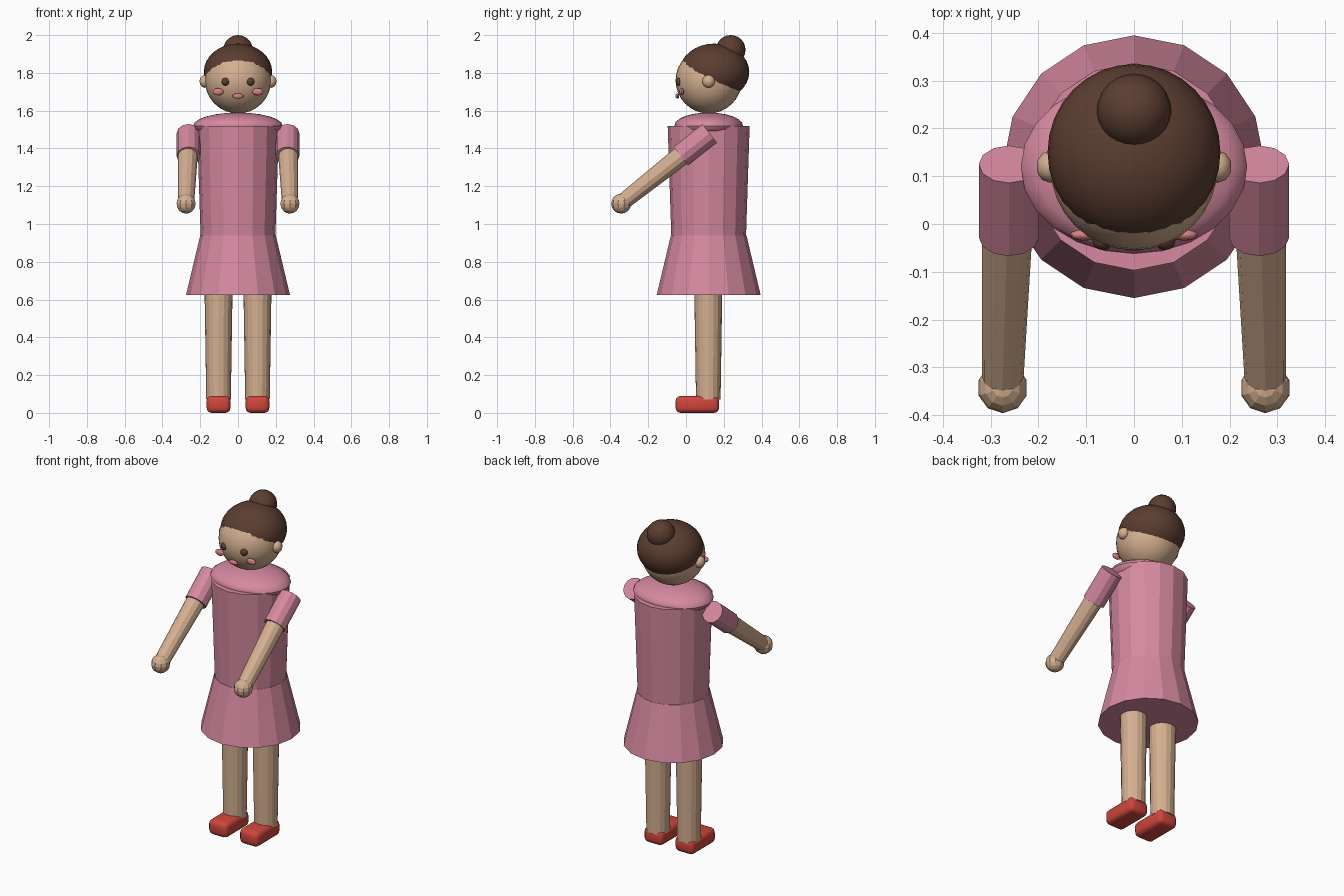
import bpy, bmesh, math
from mathutils import Vector, Matrix

cube = bpy.data.objects.get("Cube")
if cube:
    bpy.data.objects.remove(cube, do_unlink=True)


def material(name, rgb):
    m = bpy.data.materials.new(name)
    m.use_nodes = True
    m.diffuse_color = (*rgb, 1)
    m.node_tree.nodes["Principled BSDF"].inputs["Base Color"].default_value = (*rgb, 1)
    return m


SKIN = material("skin", (0.66, 0.43, 0.28))
PINK = material("pink_cloth", (0.67, 0.25, 0.35))
BROWN = material("dark_brown", (0.105, 0.047, 0.03))
RED = material("red_shoe", (0.62, 0.06, 0.045))
BLUSH = material("blush", (0.68, 0.22, 0.23))


def finish(name, bm, mat, smooth=False):
    bmesh.ops.recalc_face_normals(bm, faces=bm.faces)
    me = bpy.data.meshes.new(name)
    bm.to_mesh(me)
    bm.free()
    me.materials.append(mat)
    ob = bpy.data.objects.new(name, me)
    bpy.context.collection.objects.link(ob)
    if smooth:
        bpy.ops.object.select_all(action='DESELECT')
        ob.select_set(True)
        bpy.context.view_layer.objects.active = ob
        bpy.ops.object.shade_smooth_by_angle(angle=math.radians(40))
    return ob


def ellipsoid(name, centre, radii, mat, segments=32, rings=16, smooth=True):
    bm = bmesh.new()
    bmesh.ops.create_uvsphere(bm, u_segments=segments, v_segments=rings, radius=1)
    bm.transform(Matrix.Translation(centre) @ Matrix.Diagonal((*radii, 1)))
    return finish(name, bm, mat, smooth)


def tapered(name, start, end, r1, r2, mat, sides):
    """Closed tapered cylinder running from start to end."""
    a, b = Vector(start), Vector(end)
    bm = bmesh.new()
    bmesh.ops.create_cone(bm, cap_ends=True, segments=sides, radius1=r1,
                          radius2=r2, depth=(b - a).length)
    turn = (b - a).to_track_quat('Z', 'Y').to_matrix().to_4x4()
    bm.transform(Matrix.Translation((a + b) / 2) @ turn)
    return finish(name, bm, mat)


def rounded_box(name, centre, size, bevel, mat):
    bm = bmesh.new()
    bmesh.ops.create_cube(bm, size=1)
    bm.transform(Matrix.Translation(centre) @ Matrix.Diagonal((*size, 1)))
    bmesh.ops.bevel(bm, geom=bm.edges[:], offset=bevel, segments=3,
                    profile=0.5, affect='EDGES')
    return finish(name, bm, mat, True)


Y = 0.12  # depth of the body axis

# Dress
tapered("skirt", (0, Y, 0.625), (0, Y, 0.94), 0.275, 0.2, PINK, 16)
tapered("bodice", (0, Y, 0.94), (0, Y, 1.52), 0.198, 0.217, PINK, 16)
ellipsoid("shoulder_yoke", (0, Y, 1.52), (0.237, 0.182, 0.07), PINK, 24, 12)

# Head, hair and face
ellipsoid("head", (0, Y, 1.76), (0.175, 0.175, 0.175), SKIN)
ellipsoid("hair", (0, 0.15, 1.805), (0.181, 0.185, 0.15), BROWN)
ellipsoid("hair_bun", (0, 0.237, 1.922), (0.078, 0.078, 0.078), BROWN, 24, 12)
ellipsoid("mouth", (0, -0.046, 1.677), (0.03, 0.01, 0.014), BLUSH, 12, 8)

# Paired parts
for side, s in (("left", 1), ("right", -1)):
    ellipsoid(side + "_ear", (s * 0.175, Y, 1.755), (0.03, 0.034, 0.034), SKIN, 10, 8)
    ellipsoid(side + "_eye", (s * 0.065, -0.035, 1.753), (0.022, 0.02, 0.022), BROWN, 12, 8)
    ellipsoid(side + "_cheek", (s * 0.105, -0.023, 1.70), (0.029, 0.012, 0.019), BLUSH, 12, 8)

    # Arms reach forward and down
    tapered(side + "_arm", (s * 0.262, 0.11, 1.468), (s * 0.275, -0.335, 1.116),
            0.057, 0.043, SKIN, 12)
    tapered(side + "_sleeve", (s * 0.262, 0.125, 1.48), (s * 0.262, -0.028, 1.359),
            0.063, 0.063, PINK, 12)
    ellipsoid(side + "_hand", (s * 0.275, -0.343, 1.108), (0.053, 0.053, 0.053),
              SKIN, 10, 8, False)

    # Legs and shoes
    tapered(side + "_leg", (s * 0.103, 0.118, 0.07), (s * 0.103, 0.118, 0.64),
            0.065, 0.074, SKIN, 16)
    rounded_box(side + "_shoe", (s * 0.103, 0.06, 0.05), (0.126, 0.23, 0.09), 0.027, RED)
    # Drop the shoe to the floor
    bpy.data.objects[side + "_shoe"].location.z = -0.005
